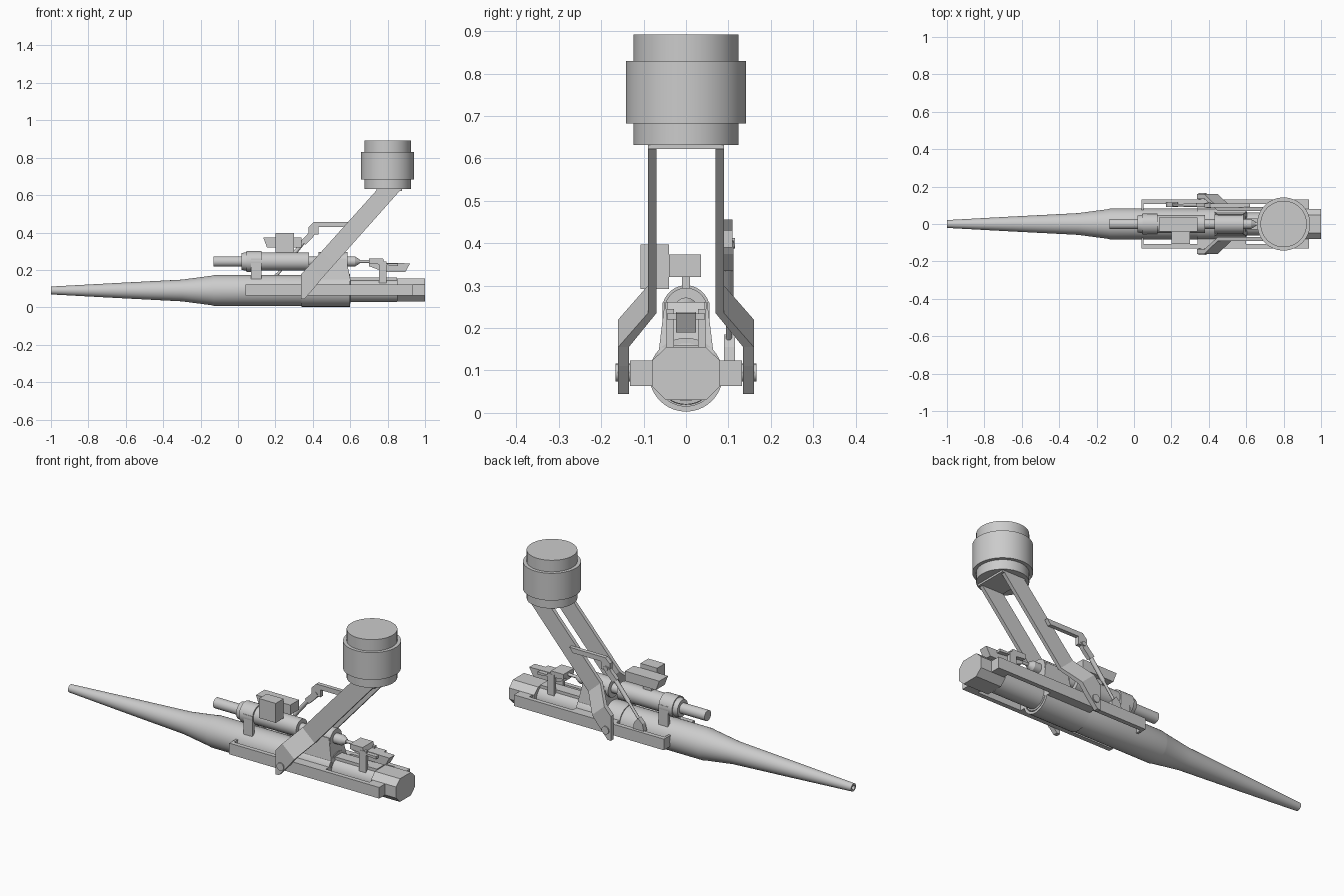
import bpy, bmesh, math
from mathutils import Vector

if "Cube" in bpy.data.objects:
    bpy.data.objects.remove(bpy.data.objects["Cube"])


def make(name, verts, faces, smooth=False):
    me = bpy.data.meshes.new(name)
    me.from_pydata([tuple(v) for v in verts], [], faces)
    bm = bmesh.new()
    bm.from_mesh(me)
    bmesh.ops.recalc_face_normals(bm, faces=bm.faces)
    bm.to_mesh(me)
    bm.free()
    ob = bpy.data.objects.new(name, me)
    bpy.context.collection.objects.link(ob)
    if smooth:
        bpy.ops.object.select_all(action='DESELECT')
        ob.select_set(True)
        bpy.context.view_layer.objects.active = ob
        bpy.ops.object.shade_smooth_by_angle(angle=math.radians(30))
    return ob


def loft(name, rings, smooth=False):
    """Join equal-sized vertex rings and cap both ends."""
    n = len(rings[0])
    faces = [(i * n + j, i * n + (j + 1) % n, (i + 1) * n + (j + 1) % n, (i + 1) * n + j)
             for i in range(len(rings) - 1) for j in range(n)]
    last = (len(rings) - 1) * n
    faces += [tuple(range(n)), tuple(range(last, last + n))]
    return make(name, [v for r in rings for v in r], faces, smooth)


def lathe(name, profile, start, direction, n=32):
    """Revolve (distance, radius) points around an axis."""
    q = Vector(direction).to_track_quat('Z', 'Y')
    s = Vector(start)
    rings = [[s + q @ Vector((r * math.cos(2 * math.pi * k / n), r * math.sin(2 * math.pi * k / n), d))
              for k in range(n)] for d, r in profile]
    return loft(name, rings, True)


def rod(name, a, b, r, n=16):
    d = Vector(b) - Vector(a)
    return lathe(name, [(0, r), (d.length, r)], a, d, n)


def prism_y(name, xz, y0, y1):
    return loft(name, [[(x, y, z) for x, z in xz] for y in (y0, y1)])


def prism_x(name, yz, x0, x1):
    return loft(name, [[(x, y, z) for y, z in yz] for x in (x0, x1)])


def box(name, x0, x1, y0, y1, z0, z1):
    return prism_y(name, [(x0, z0), (x1, z0), (x1, z1), (x0, z1)], y0, y1)


AX = 0.09   # barrel axis height
RC = 0.245  # recoil cylinder axis height
X = (1, 0, 0)

# Barrel with bored muzzle, and the cradle sleeve around it
lathe("barrel", [(-0.96, .012), (-1, .012), (-1, .021), (-.65, .04), (-.3, .058), (-.14, .079),
                 (-.13, .082), (.34, .082), (.6, .07), (.601, .062), (.85, .062)], (0, 0, AX), X, 40)
lathe("cradle_sleeve", [(.58, .062), (.58, .074), (.6, .074), (.6, .087), (.34, .087), (.34, .078)],
      (0, 0, AX), X, 40)

# Eight-sided breech block
prism_x("breech", [(-.047, .03), (.047, .03), (.08, .063), (.08, .123), (.047, .155),
                   (-.047, .155), (-.08, .123), (-.08, .063)], .85, 1.0)

# Side rails, arms and pivots, mirrored left and right
arm = [  # upper edge, lower edge, inner and outer y
    ((.75, .636), (.877, .636), .07, .09),
    ((.448, .30), (.52, .235), .07, .09),
    ((.376, .22), (.449, .155), .135, .16),
    ((.337, .176), (.413, .11), .135, .16),
    ((.337, .045), (.356, .045), .135, .16)]
for s, side in ((-1, "right"), (1, "left")):
    def sb(name, x0, x1, y0, y1, z0, z1):
        box(side + name, x0, x1, min(s * y0, s * y1), max(s * y0, s * y1), z0, z1)
    sb("_rail", .04, .935, .108, .132, .063, .123)
    sb("_rail_front_end", .04, .052, .075, .108, .063, .123)
    sb("_rail_rear_end", .86, .935, .075, .108, .063, .123)
    sb("_rail_mount", .34, .6, .07, .108, .063, .123)
    loft(side + "_arm", [[(*u[:1], s * y0, u[1]), (l[0], s * y0, l[1]),
                          (l[0], s * y1, l[1]), (u[0], s * y1, u[1])] for u, l, y0, y1 in arm])
    rod(side + "_pivot", (.367, s * .10, .095), (.367, s * .166, .095), .021, 20)
    # Recoil cylinder supports and rear bracket legs
    sb("_front_support", .07, .125, .036, .055, .135, .26)
    sb("_rear_bracket_leg", .755, .795, .028, .046, .12, .245)

# Counterweight drum on the arms
box("arm_top_plate", .74, .877, -.09, .09, .622, .637)
lathe("counterweight", [(.632, .124), (.683, .124), (.683, .142), (.83, .142), (.83, .124), (.892, .124)],
      (.8, 0, 0), (0, 0, 1), 48)

# Recoil cylinder with stepped rod and nozzle
lathe("recoil_cylinder", [(-.13, .028), (.02, .028), (.02, .045), (.045, .05), (.045, .056), (.125, .056),
                          (.125, .048), (.38, .048), (.38, .026), (.43, .026), (.43, .05), (.585, .05),
                          (.585, .027), (.625, .027), (.65, .012), (.65, .008), (.72, .008)],
      (0, 0, RC), X, 28)
loft("rear_support", [[(.43, -.065, .14), (.603, -.065, .14), (.603, .065, .14), (.43, .065, .14)],
                      [(.45, -.05, .262), (.578, -.05, .262), (.578, .05, .262), (.45, .05, .262)]])
box("cradle_top_rib", .6, .85, -.03, .03, .13, .16)

# Rear block with slanted tail
prism_y("rear_block", [(.70, .235), (.70, .262), (.775, .262), (.785, .235), (.855, .235), (.855, .22)], -.045, .045)
prism_y("rear_block_tail", [(.70, .22), (.70, .24), (.92, .235), (.895, .19), (.78, .19)], -.023, .023)

# Sight on top of the recoil cylinder
prism_y("sight_body", [(.135, .373), (.34, .373), (.34, .32), (.155, .32)], -.04, .035)
box("sight_side_box", .2, .3, -.107, -.04, .292, .397)
box("sight_neck", .2, .25, -.009, .009, .28, .325)

# Handle bracket on the left arm and its linkage
prism_y("link_bracket", [(.378, .39), (.378, .43), (.405, .456), (.62, .456), (.60, .43), (.43, .43), (.43, .39)],
        .088, .11)
prism_y("link_head", [(.335, .355), (.36, .335), (.40, .375), (.42, .405), (.385, .41), (.37, .39)], .09, .112)
rod("link_upper_rod", (.355, .101, .355), (.27, .101, .25), .011)
rod("link_lower_rod", (.28, .101, .262), (.19, .101, .15), .007)
rod("link_pin", (.40, .085, .40), (.40, .116, .40), .012)
prism_y("link_foot", [(.17, .12), (.235, .12), (.23, .155), (.205, .185), (.18, .16)], .09, .116)
